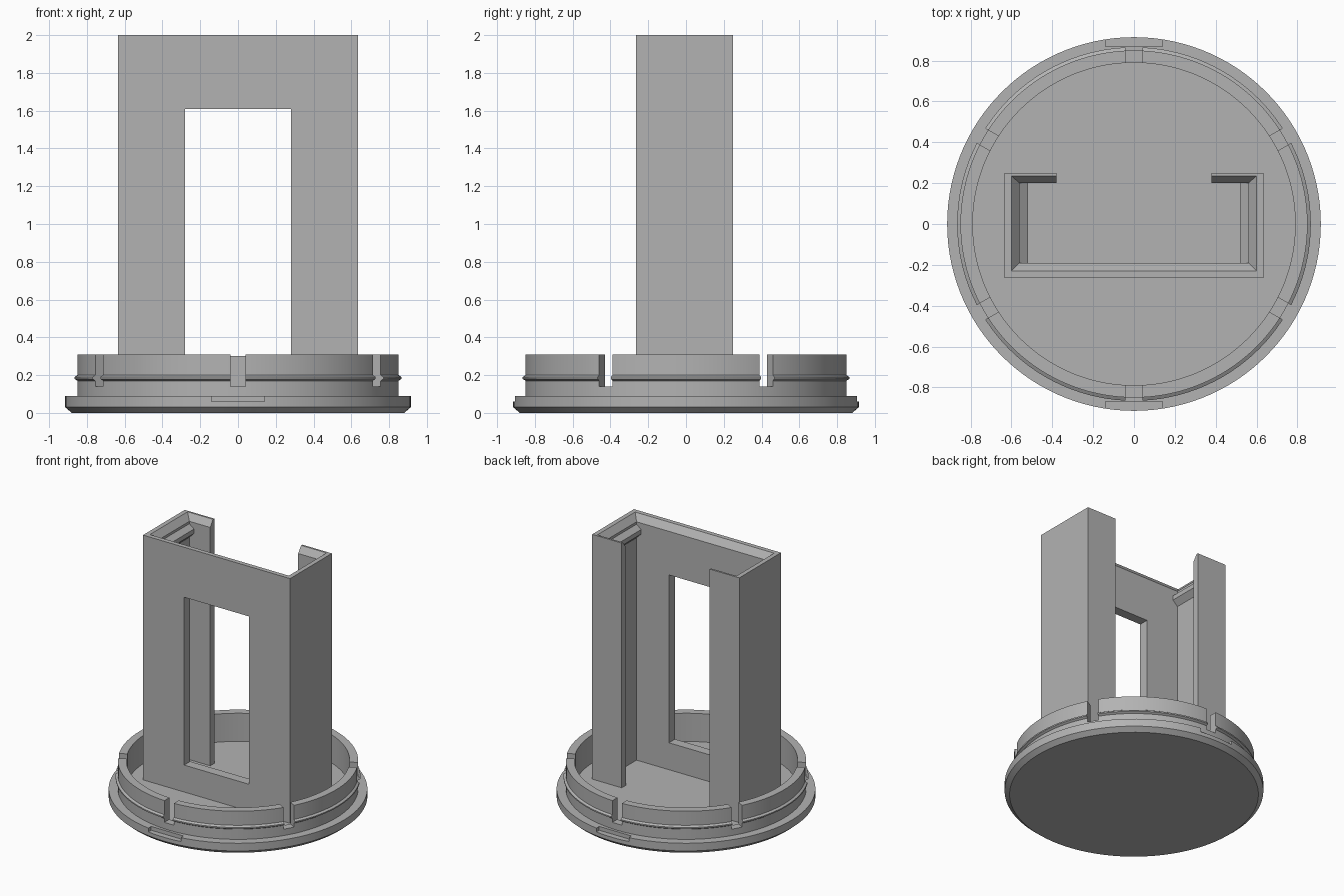
import bpy
import bmesh
import math
from mathutils import Matrix, Vector

if "Cube" in bpy.data.objects:
    bpy.data.objects.remove(bpy.data.objects["Cube"], do_unlink=True)

grey = bpy.data.materials.new("plain grey")
grey.use_nodes = True
grey.diffuse_color = (0.45, 0.45, 0.45, 1)
grey.node_tree.nodes["Principled BSDF"].inputs["Base Color"].default_value = (0.45, 0.45, 0.45, 1)


def make_object(name, bm):
    bmesh.ops.recalc_face_normals(bm, faces=bm.faces)
    mesh = bpy.data.meshes.new(name)
    bm.to_mesh(mesh)
    bm.free()
    mesh.materials.append(grey)
    obj = bpy.data.objects.new(name, mesh)
    bpy.context.collection.objects.link(obj)
    return obj


def loft(name, loops):
    """Skin a stack of matching loops and cap both ends."""
    bm = bmesh.new()
    rings = [[bm.verts.new(p) for p in loop] for loop in loops]
    n = len(rings[0])
    for low, high in zip(rings, rings[1:]):
        for i in range(n):
            j = (i + 1) % n
            bm.faces.new((low[i], low[j], high[j], high[i]))
    bm.faces.new(rings[0])
    bm.faces.new(rings[-1])
    return make_object(name, bm)


def add_box(bm, low, high, angle=0.0):
    low, high = Vector(low), Vector(high)
    matrix = (Matrix.Rotation(angle, 4, "Z") @ Matrix.Translation((low + high) / 2)
              @ Matrix.Diagonal((*(high - low), 1)))
    bmesh.ops.create_cube(bm, size=1, matrix=matrix)


def cut(obj, bm):
    cutter = make_object("cutter", bm)
    cutter.hide_render = True
    mod = obj.modifiers.new("cut", "BOOLEAN")
    mod.operation = "DIFFERENCE"
    mod.solver = "EXACT"
    mod.object = cutter
    bpy.ops.object.select_all(action="DESELECT")
    obj.select_set(True)
    bpy.context.view_layer.objects.active = obj
    bpy.ops.object.modifier_apply(modifier=mod.name)
    bpy.data.objects.remove(cutter, do_unlink=True)


# Round base: chamfered disc, rim wall and its snap ridge, as one lathe
FLOOR = 0.09
profile = [(0.88, 0), (0.915, 0.03), (0.915, FLOOR), (0.85, FLOOR),
           (0.85, 0.17), (0.866, 0.18), (0.866, 0.19), (0.85, 0.2),
           (0.85, 0.31), (0.79, 0.31), (0.79, FLOOR)]
SIDES = 120
turns = [2 * math.pi * i / SIDES for i in range(SIDES)]
base = loft("round_base", [[(r * math.cos(a), r * math.sin(a), z) for a in turns]
                           for r, z in profile])

# Six slots in the rim, and a pry notch at the front and back of the disc
bm = bmesh.new()
for i in range(6):
    add_box(bm, (0.7, -0.041, 0.14), (1, 0.041, 0.4), math.radians(30 + 60 * i))
for angle in (0, math.pi):
    add_box(bm, (-0.14, 0.87, 0.06), (0.14, 1, 0.11), angle)
cut(base, bm)
bpy.ops.object.shade_smooth_by_angle(angle=math.radians(20))


# Tower: C-shaped plan, open at the back, with a bevelled inner top edge
def tower_plan(side, front, back, z):
    half = [(0.38, back), (side, back), (side, front)]
    outer = [(0.38, 0.25), (0.635, 0.25), (0.635, -0.265)]
    mirror = lambda pts: [(-x, y) for x, y in reversed(pts)]
    plan = outer + mirror(outer) + list(reversed(mirror(half))) + list(reversed(half))
    return [(x, y, z) for x, y in plan]


INNER = (0.56, -0.19, 0.2)
tower = loft("tower_walls", [tower_plan(*INNER, FLOOR - 0.005),
                             tower_plan(*INNER, 1.95),
                             tower_plan(0.6, -0.23, 0.235, 2)])

# Window through the front wall
bm = bmesh.new()
add_box(bm, (-0.28, -0.4, 0.3), (0.28, 0, 1.61))
cut(tower, bm)

# Ledge rails on the inside of both side walls
rail = [(0.565, 1.935), (0.52, 1.9), (0.52, 1.865), (0.565, 1.82)]
for name, s in (("left_rail", 1), ("right_rail", -1)):
    loft(name, [[(s * x, y, z) for x, z in rail] for y in (-0.195, 0.205)])
